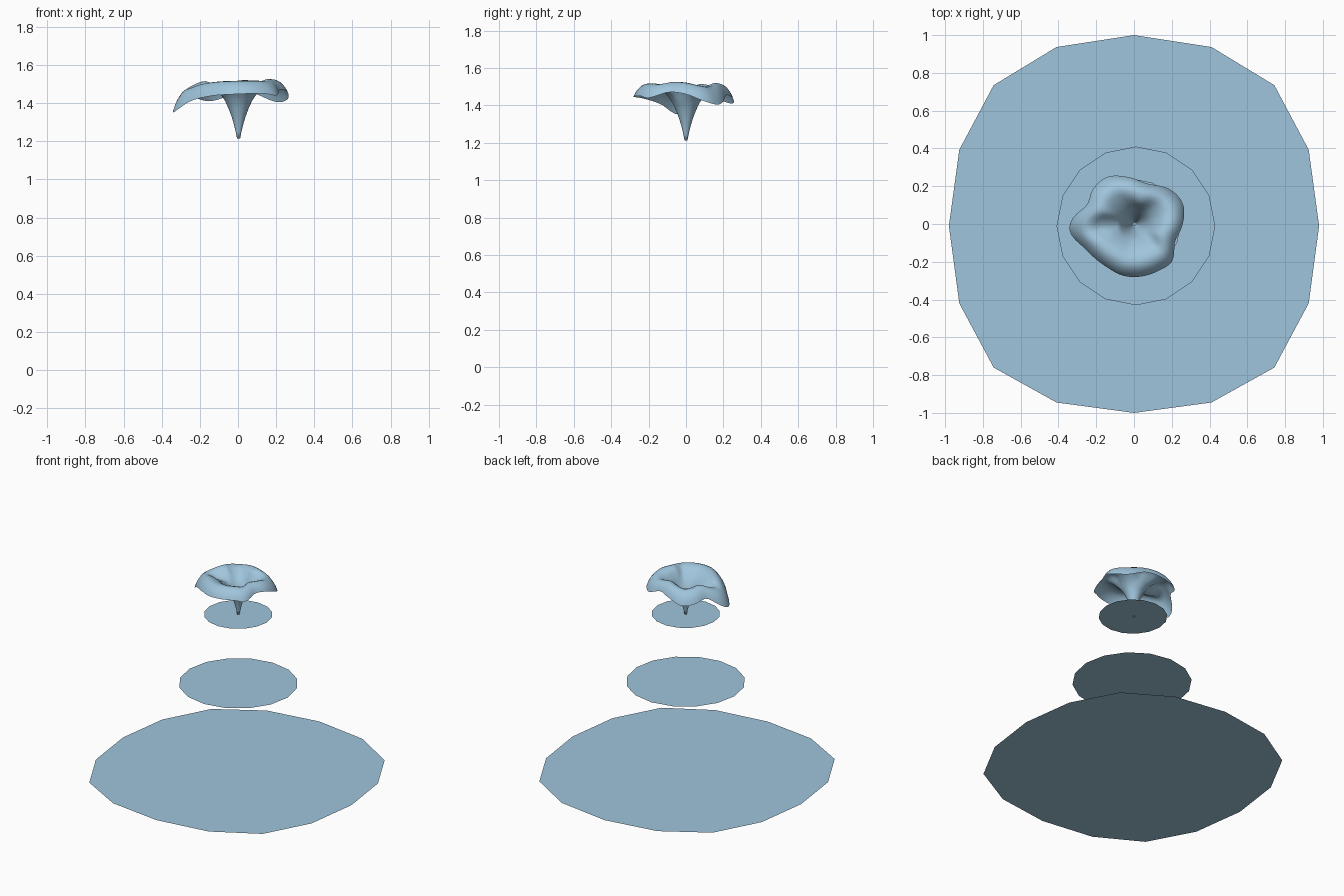
import bpy, bmesh, math

if "Cube" in bpy.data.objects:
    bpy.data.objects.remove(bpy.data.objects["Cube"])

blue = bpy.data.materials.new("pale blue")
blue.diffuse_color = (0.352, 0.558, 0.716, 1)
blue.use_nodes = True
blue.node_tree.nodes["Principled BSDF"].inputs["Base Color"].default_value = blue.diffuse_color


def make(name, verts, faces, smooth=False):
    me = bpy.data.meshes.new(name)
    me.from_pydata(verts, [], faces)
    me.materials.append(blue)
    for p in me.polygons:
        p.use_smooth = smooth
    ob = bpy.data.objects.new(name, me)
    bpy.context.collection.objects.link(ob)
    return ob


def disc(name, outline, z):
    # single flat face, facing up (outline runs counter-clockwise)
    return make(name, [(x, y, z) for x, y in outline], [list(range(len(outline)))])


def ring(r, cx, cy, n=16):
    return [(cx + r * math.cos(2 * math.pi * i / n), cy + r * math.sin(2 * math.pi * i / n))
            for i in range(n)]


# large base disc: slightly squarish 16-gon, mirrored across x
half = [(0, -1), (0.41, -0.945), (0.743, -0.76), (0.925, -0.42), (0.98, -0.01),
        (0.925, 0.393), (0.743, 0.735), (0.41, 0.937), (0, 1)]
disc("base_leaf_disc", half + [(-x, y) for x, y in half[-2:0:-1]], 0.0)

# upper discs
disc("middle_leaf_disc", ring(0.42, 0.01, -0.01), 0.685)
disc("upper_leaf_disc", ring(0.242, 0.005, -0.005), 1.216)

# flower rim: (angle, radius, height)
RIM = [(0, .258, 1.46), (22, .28, 1.42), (41, .268, 1.405), (72, .225, 1.455),
       (98, .252, 1.44), (120, .287, 1.41), (140, .285, 1.425), (158, .27, 1.44),
       (177, .333, 1.37), (187, .342, 1.35), (207, .29, 1.405), (235, .27, 1.435),
       (260, .28, 1.445), (300, .28, 1.45), (315, .283, 1.44), (336, .237, 1.47)]


def rim(a):
    # periodic cubic interpolation through the rim points
    n = len(RIM)

    def pt(i):
        k, m = divmod(i, n)
        p = RIM[m]
        return (p[0] + 360 * k, p[1], p[2])
    i = max(j for j in range(n) if RIM[j][0] <= a)
    p0, p1, p2, p3 = (pt(i + d) for d in (-1, 0, 1, 2))
    h = p2[0] - p1[0]
    t = (a - p1[0]) / h
    out = []
    for c in (1, 2):
        m1 = (p2[c] - p0[c]) / (p2[0] - p0[0]) * h
        m2 = (p3[c] - p1[c]) / (p3[0] - p1[0]) * h
        out.append((2*t**3 - 3*t*t + 1) * p1[c] + (t**3 - 2*t*t + t) * m1
                   + (3*t*t - 2*t**3) * p2[c] + (t**3 - t*t) * m2)
    return out


# trumpet flower: narrow throat, flared crest and drooping wavy rim
SEG = 72
throat = [(.008, 1.213), (.015, 1.25), (.025, 1.29), (.037, 1.33), (.052, 1.37),
          (.07, 1.41), (.095, 1.447)]
# (fraction of rim radius, fraction of the way from crest down to rim)
flare = [(.5, .36), (.6, .12), (.7, 0), (.78, .04), (.86, .2), (.93, .5), (.97, .74), (1, 1)]
verts = []
for r, z in throat:
    verts += [(x, y, z) for x, y in ring(r, 0.003, 0, SEG)]
for k, (f, d) in enumerate(flare):
    for j in range(SEG):
        R, zr = rim(360 * j / SEG)
        crest = 1.53 - 0.4 * (1.48 - zr)
        z = crest + (zr - crest) * d if k > 1 else crest - .07 * d
        a = 2 * math.pi * j / SEG
        verts.append((R * f * math.cos(a), R * f * math.sin(a), z))
rows = len(throat) + len(flare)
faces = [list(range(SEG))]
for i in range(rows - 1):
    for j in range(SEG):
        k = (j + 1) % SEG
        faces.append((i*SEG + j, (i+1)*SEG + j, (i+1)*SEG + k, i*SEG + k))
make("trumpet_flower", verts, faces, True)
